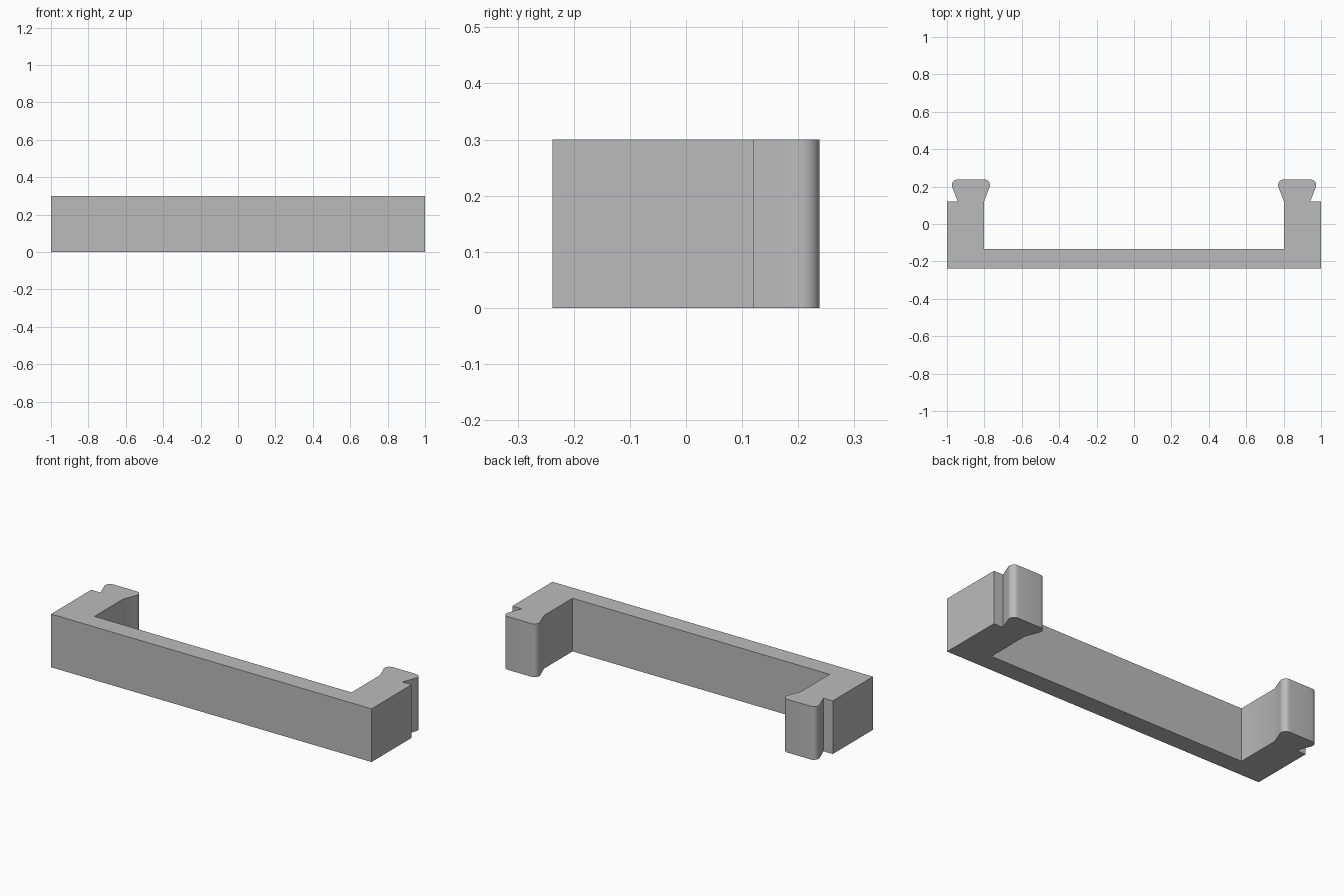
import bpy, bmesh, math
from mathutils import Vector

cube = bpy.data.objects.get("Cube")
if cube:
    bpy.data.objects.remove(cube, do_unlink=True)

HEIGHT = 0.3
FRONT, BAR_BACK, SHOULDER, TIP = -0.238, -0.134, 0.12, 0.238
POST_IN, POST_OUT, NECK_OUT = 0.802, 1.0, 0.942
FLARE, RADIUS = 0.046, 0.03


def fillet(before, corner, after, radius, steps=8):
    """Points of an arc that rounds a corner."""
    a, b = (before - corner).normalized(), (after - corner).normalized()
    half = a.angle(b) / 2
    centre = corner + (a + b).normalized() * radius / math.sin(half)
    start = corner + a * radius / math.tan(half) - centre
    end = corner + b * radius / math.tan(half) - centre
    sweep = math.pi - 2 * half
    return [centre + (start * math.sin(sweep * (1 - i / steps))
                      + end * math.sin(sweep * i / steps)) / math.sin(sweep)
            for i in range(steps + 1)]


# Right half of the plan: bar, post, and rounded dovetail head
neck_out, neck_in = Vector((NECK_OUT, SHOULDER)), Vector((POST_IN, SHOULDER))
tip_out = Vector((NECK_OUT + FLARE, TIP))
tip_in = Vector((POST_IN - FLARE, TIP))
half = [Vector((POST_OUT, FRONT)), Vector((POST_OUT, SHOULDER)), neck_out]
half += fillet(neck_out, tip_out, tip_in, RADIUS)
half += fillet(tip_out, tip_in, neck_in, RADIUS)
half += [neck_in, Vector((POST_IN, BAR_BACK))]
outline = half + [Vector((-p.x, p.y)) for p in reversed(half)]

# Extrude the mirrored plan to full height
bm = bmesh.new()
base = bm.faces.new([bm.verts.new((p.x, p.y, 0)) for p in outline])
top = bmesh.ops.extrude_face_region(bm, geom=[base], use_keep_orig=True)["geom"]
bmesh.ops.translate(bm, vec=(0, 0, HEIGHT),
                    verts=[v for v in top if isinstance(v, bmesh.types.BMVert)])
bmesh.ops.recalc_face_normals(bm, faces=bm.faces)
mesh = bpy.data.meshes.new("clip_bracket")
bm.to_mesh(mesh)
bm.free()
bracket = bpy.data.objects.new("clip_bracket", mesh)
bpy.context.collection.objects.link(bracket)

# Plain grey material
grey = bpy.data.materials.new("plain_grey")
grey.use_nodes = True
colour = (0.5, 0.5, 0.5, 1)
grey.diffuse_color = colour
grey.node_tree.nodes["Principled BSDF"].inputs["Base Color"].default_value = colour
mesh.materials.append(grey)

# Smooth the rounded heads, keep corners crisp
bpy.ops.object.select_all(action="DESELECT")
bracket.select_set(True)
bpy.context.view_layer.objects.active = bracket
bpy.ops.object.shade_smooth_by_angle(angle=math.radians(30))
